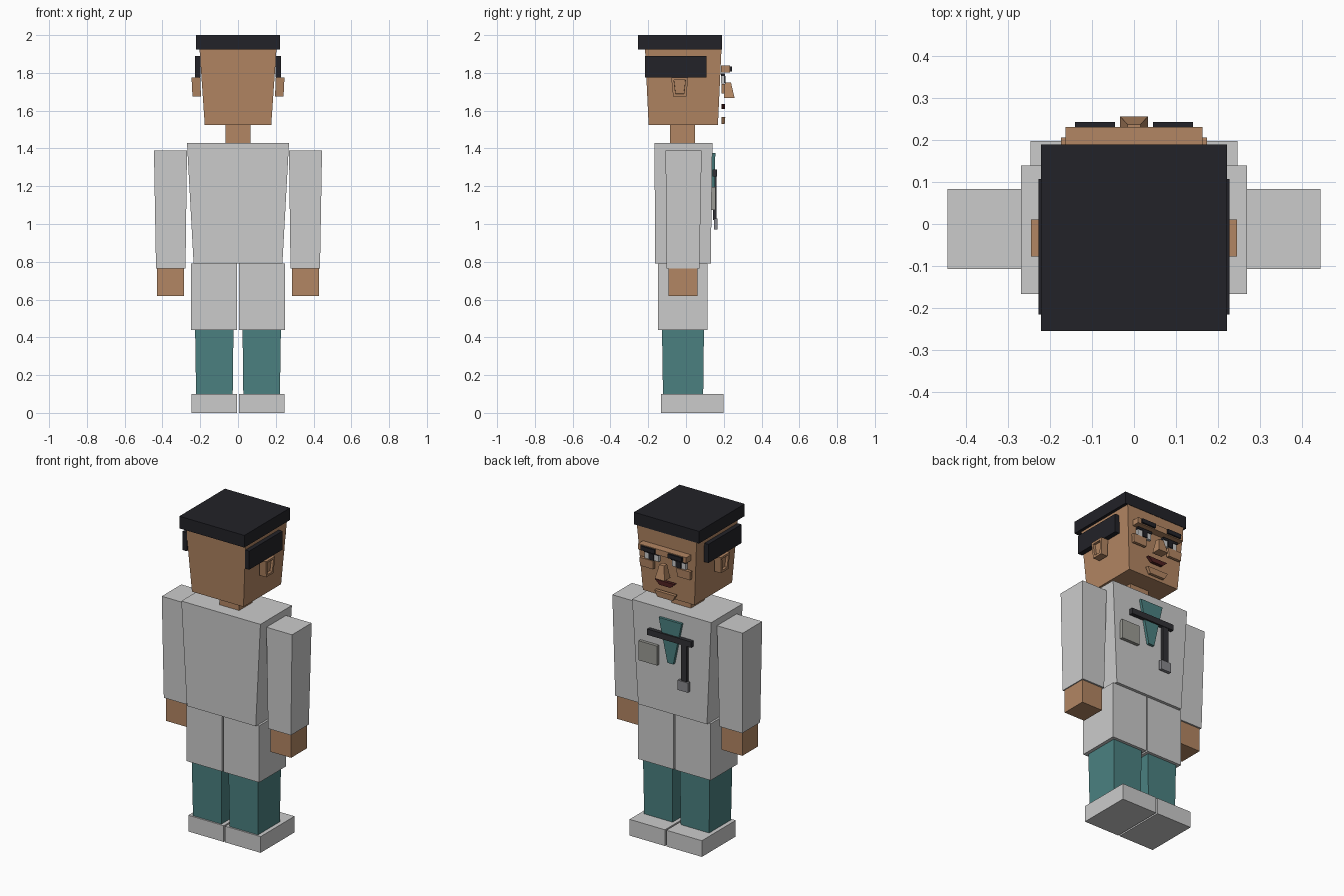
import bpy, bmesh


def material(name, rgb):
    m = bpy.data.materials.new(name)
    m.diffuse_color = (*rgb, 1)
    return m


SKIN = material("skin", (0.45, 0.24, 0.125))
HAIR = material("hair", (0.016, 0.016, 0.021))
TEAL = material("teal_cloth", (0.07, 0.22, 0.22))
SHOE = material("shoe", (0.64, 0.64, 0.61))
WHITE = material("eye_white", (0.75, 0.75, 0.75))
LIP = material("lip", (0.08, 0.015, 0.015))
POCKET = material("pocket", (0.33, 0.33, 0.30))
TUBE = material("tube", (0.03, 0.03, 0.035))
METAL = material("metal", (0.25, 0.25, 0.27))


def block(name, z0, z1, low, high=None, mat=None, recess=False):
    """Tapered box; low and high are (x0, x1, y0, y1) rectangles at z0 and z1."""
    bm = bmesh.new()
    rings = []
    for z, (xa, xb, ya, yb) in ((z0, low), (z1, high or low)):
        xa, xb = min(xa, xb), max(xa, xb)
        rings.append([bm.verts.new(p) for p in
                      ((xa, ya, z), (xb, ya, z), (xb, yb, z), (xa, yb, z))])
    a, b = rings
    bm.faces.new(a[::-1])
    bm.faces.new(b)
    for i in range(4):
        j = (i + 1) % 4
        bm.faces.new((a[i], a[j], b[j], b[i]))
    bm.normal_update()
    if recess:  # sink a panel into the outermost side face
        face = max(bm.faces, key=lambda f: abs(f.calc_center_median().x))
        bmesh.ops.inset_individual(bm, faces=[face], thickness=0.019)
        bmesh.ops.inset_individual(bm, faces=[face], thickness=0.001, depth=-0.015)
    me = bpy.data.meshes.new(name)
    bm.to_mesh(me)
    bm.free()
    ob = bpy.data.objects.new(name, me)
    bpy.context.collection.objects.link(ob)
    if mat:
        me.materials.append(mat)
    return ob


def pair(name, z0, z1, low, high=None, mat=None, recess=False):
    """The same block on both sides of x = 0."""
    for side, s in (("right", 1), ("left", -1)):
        lo, hi = [(s * r[0], s * r[1], r[2], r[3]) for r in (low, high or low)]
        block(f"{name}_{side}", z0, z1, lo, hi, mat, recess)


# Legs and feet
pair("shoe", 0, 0.10, (0.005, 0.247, -0.132, 0.198), mat=SHOE)
pair("trouser_leg", 0.10, 0.44, (0.028, 0.222, -0.122, 0.091),
     (0.024, 0.227, -0.127, 0.095), TEAL)
pair("coat_skirt", 0.44, 0.79, (0.005, 0.248, -0.147, 0.113))

# Torso and arms
block("coat_torso", 0.79, 1.43, (-0.235, 0.235, -0.163, 0.131),
      (-0.27, 0.27, -0.167, 0.14))
pair("sleeve", 0.765, 1.39, (0.278, 0.434, -0.104, 0.071),
     (0.27, 0.445, -0.108, 0.083))
pair("hand", 0.62, 0.765, (0.286, 0.428, -0.093, 0.061), mat=SKIN)

# Chest details
block("shirt_collar", 1.11, 1.376, (-0.02, 0.02, 0.134, 0.153),
      (-0.078, 0.078, 0.138, 0.155), TEAL)
block("chest_pocket", 1.075, 1.195, (0.09, 0.215, 0.134, 0.155), mat=POCKET)
block("tube_bar", 1.252, 1.288, (-0.15, 0.15, 0.14, 0.164), mat=TUBE)
block("tube_drop", 1.02, 1.255, (-0.117, -0.078, 0.142, 0.161), mat=TUBE)
block("tube_end", 0.97, 1.03, (-0.13, -0.06, 0.148, 0.167), mat=METAL)

# Head
block("neck", 1.43, 1.53, (-0.067, 0.067, -0.085, 0.048), mat=SKIN)
block("head", 1.525, 1.93, (-0.176, 0.176, -0.198, 0.169),
      (-0.204, 0.204, -0.217, 0.188), SKIN)
block("hair_cap", 1.925, 2.0, (-0.222, 0.222, -0.255, 0.19), mat=HAIR)
pair("hair_side", 1.775, 1.89, (0.198, 0.228, -0.216, 0.108), mat=HAIR)
pair("ear", 1.675, 1.776, (0.196, 0.241, -0.068, 0.002),
     (0.2, 0.246, -0.078, 0.011), SKIN, recess=True)

# Face
block("brow_ridge", 1.803, 1.838, (-0.164, 0.164, 0.185, 0.232), mat=SKIN)
pair("eyebrow", 1.808, 1.834, (0.045, 0.141, 0.226, 0.243), mat=HAIR)
pair("eye", 1.745, 1.785, (0.045, 0.14, 0.186, 0.203), mat=WHITE)
pair("pupil", 1.746, 1.784, (0.075, 0.11, 0.19, 0.209), mat=HAIR)
pair("eyelash", 1.783, 1.797, (0.042, 0.143, 0.186, 0.207), mat=HAIR)
pair("cheek", 1.69, 1.742, (0.082, 0.17, 0.187, 0.205),
     (0.08, 0.174, 0.187, 0.207), SKIN)
block("nose", 1.667, 1.75, (-0.033, 0.033, 0.2, 0.257),
      (-0.016, 0.016, 0.208, 0.238), SKIN)
block("mouth", 1.608, 1.636, (-0.038, 0.038, 0.188, 0.207),
      (-0.068, 0.068, 0.188, 0.207), LIP)
block("chin", 1.53, 1.567, (-0.052, 0.052, 0.187, 0.205),
      (-0.072, 0.072, 0.187, 0.208), SKIN)
